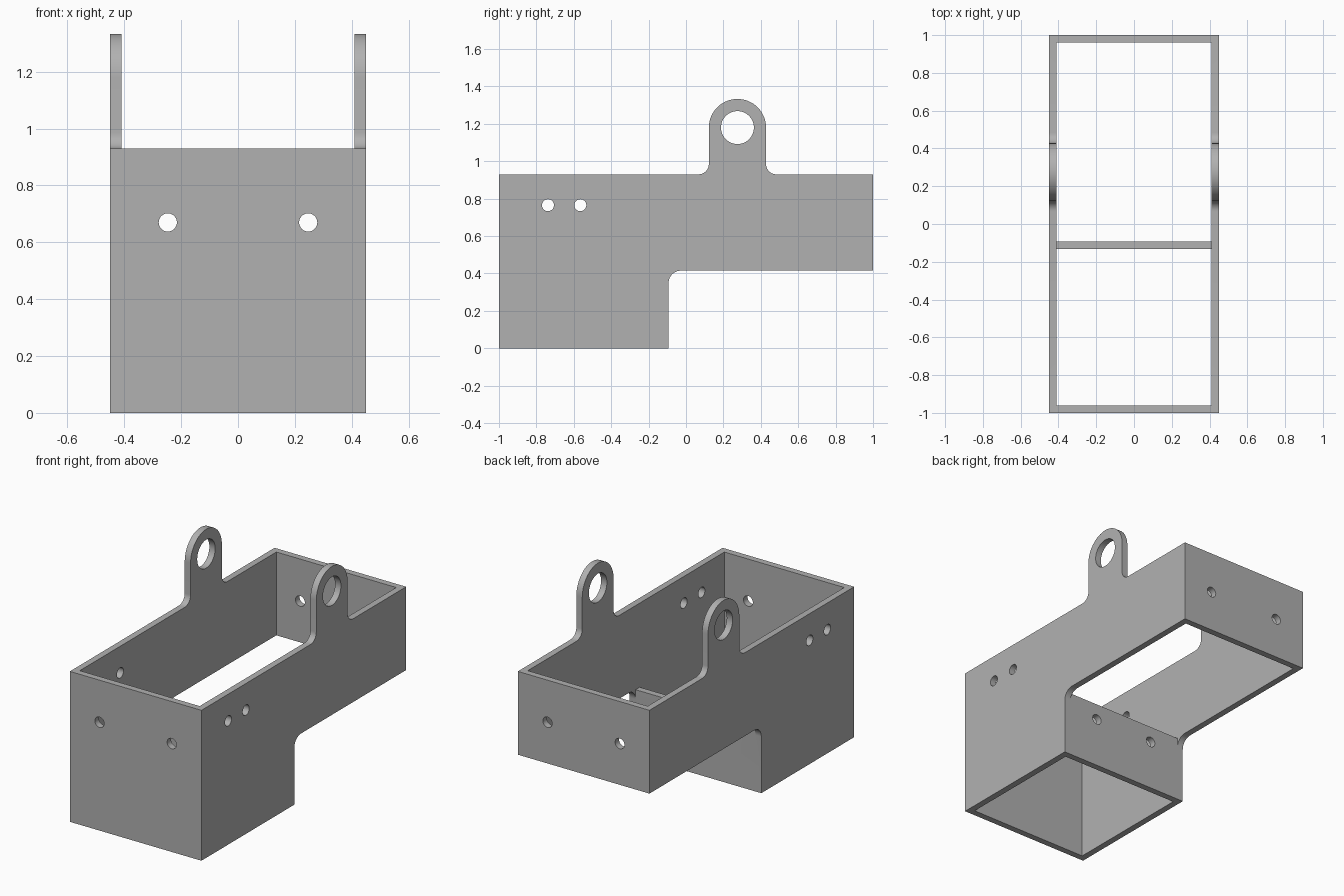
import bpy, bmesh
from math import cos, sin, pi, radians
from mathutils import Matrix, Vector

cube = bpy.data.objects.get("Cube")
if cube:
    bpy.data.objects.remove(cube, do_unlink=True)

HALF_W, WALL = 0.45, 0.04
RIM, STEP_Y, STEP_Z = 0.93, -0.093, 0.415
EAR_Y, EAR_Z, EAR_R = 0.275, 1.18, 0.153
HOLE_R = 0.032

steel = bpy.data.materials.new("steel_grey")
steel.use_nodes = True
grey = (0.44, 0.44, 0.44, 1)
steel.diffuse_color = grey
steel.node_tree.nodes["Principled BSDF"].inputs["Base Color"].default_value = grey


def add_object(name, bm):
    bmesh.ops.recalc_face_normals(bm, faces=bm.faces)
    mesh = bpy.data.meshes.new(name)
    bm.to_mesh(mesh)
    bm.free()
    mesh.materials.append(steel)
    obj = bpy.data.objects.new(name, mesh)
    bpy.context.collection.objects.link(obj)
    return obj


def arc(y, z, r, start, end, steps=10):
    angles = [radians(start + (end - start) * i / steps) for i in range(steps + 1)]
    return [(y + r * cos(a), z + r * sin(a)) for a in angles]


def extrude_x(name, profile, half):
    """Extrude a side profile of (y, z) points across the width."""
    bm = bmesh.new()
    face = bm.faces.new([bm.verts.new((-half, y, z)) for y, z in profile])
    new = bmesh.ops.extrude_face_region(bm, geom=[face])["geom"]
    verts = [v for v in new if isinstance(v, bmesh.types.BMVert)]
    bmesh.ops.translate(bm, verts=verts, vec=(2 * half, 0, 0))
    return add_object(name, bm)


def drill(name, centre, axis, r, length, sides=32):
    bm = bmesh.new()
    turn = Matrix.Rotation(pi / 2, 4, "Y" if axis == "X" else "X")
    bmesh.ops.create_cone(bm, cap_ends=True, segments=sides, radius1=r, radius2=r,
                          depth=length, matrix=Matrix.Translation(Vector(centre)) @ turn)
    return add_object(name, bm)


# Outer body: stepped box with a rounded ear on top
f_step, f_ear = 0.065, 0.055
left, right = EAR_Y - EAR_R, EAR_Y + EAR_R
profile = [(-1, 0), (STEP_Y, 0)]
profile += arc(STEP_Y + f_step, STEP_Z - f_step, f_step, 180, 90)
profile += [(1, STEP_Z), (1, RIM)]
profile += arc(right + f_ear, RIM + f_ear, f_ear, 270, 180)
profile += arc(EAR_Y, EAR_Z, EAR_R, 0, 180, 32)
profile += arc(left - f_ear, RIM + f_ear, f_ear, 0, -90)
profile += [(-1, RIM)]
housing = extrude_x("bracket_housing", profile, HALF_W)

# Open interior, leaving a low cross wall at the step
inner = [(-1 + WALL, -1), (STEP_Y - WALL, -1), (STEP_Y - WALL, 0.41), (STEP_Y, 0.41),
         (STEP_Y, -1), (1 - WALL, -1), (1 - WALL, 2), (-1 + WALL, 2)]
cutters = [extrude_x("interior_cutter", inner, HALF_W - WALL)]

# Ear holes and the side hole pairs run across the whole width
cutters.append(drill("ear_hole_cutter", (0, EAR_Y, EAR_Z), "X", 0.088, 2, 48))
for y in (-0.738, -0.565):
    cutters.append(drill("side_hole_cutter", (0, y, 0.765), "X", HOLE_R, 2))

# Holes through the front and back walls, and through the cross wall
for s in (-1, 1):
    cutters.append(drill("end_hole_cutter", (s * 0.247, 0, 0.67), "Y", HOLE_R, 3))
    cutters.append(drill("cross_wall_hole_cutter", (s * 0.205, STEP_Y - WALL / 2, 0.31),
                         "Y", HOLE_R, 0.3))

# Apply the cuts and discard the cutters
for cutter in cutters:
    cutter.hide_render = True
    mod = housing.modifiers.new(cutter.name, "BOOLEAN")
    mod.operation, mod.solver, mod.object = "DIFFERENCE", "EXACT", cutter
bpy.context.view_layer.update()
graph = bpy.context.evaluated_depsgraph_get()
cut_mesh = bpy.data.meshes.new_from_object(housing.evaluated_get(graph))
housing.modifiers.clear()
housing.data = cut_mesh
for cutter in cutters:
    bpy.data.objects.remove(cutter, do_unlink=True)

# Smooth the rounded surfaces, keep the corners crisp
bpy.ops.object.select_all(action="DESELECT")
housing.select_set(True)
bpy.context.view_layer.objects.active = housing
bpy.ops.object.shade_smooth_by_angle(angle=radians(30))
